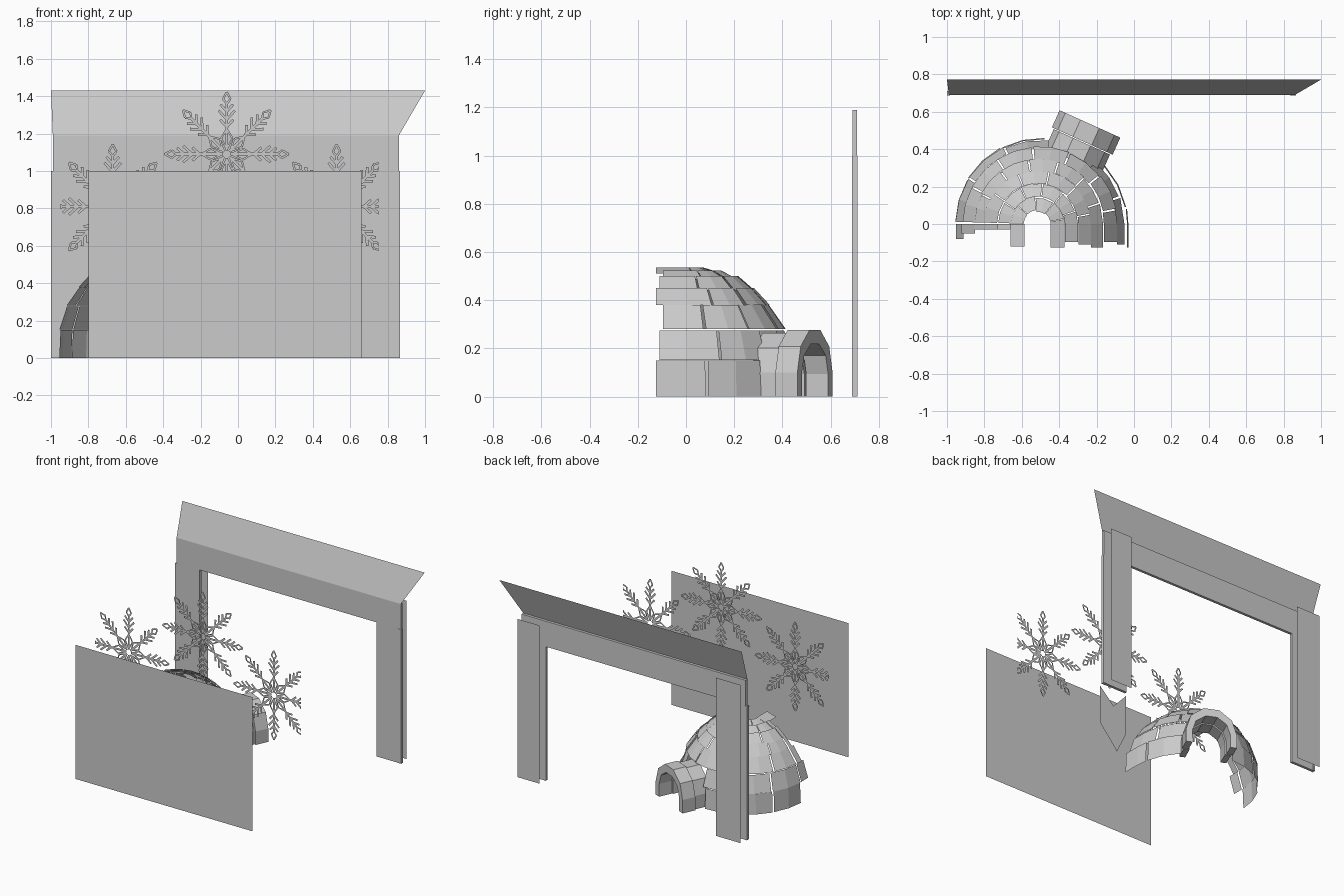
import bpy, bmesh, math, random
from mathutils import Vector

if "Cube" in bpy.data.objects:
    bpy.data.objects.remove(bpy.data.objects["Cube"])
random.seed(4)


def make(name, faces, clip=None):
    """Object from a list of polygons (each a list of points)."""
    bm = bmesh.new()
    for f in faces:
        bm.faces.new([bm.verts.new(p) for p in f])
    bmesh.ops.remove_doubles(bm, verts=bm.verts, dist=0.0002) if not clip else None
    if clip:
        for x, n in ((clip[0], -1), (clip[1], 1)):
            bmesh.ops.bisect_plane(bm, geom=bm.verts[:] + bm.edges[:] + bm.faces[:],
                                   plane_co=(x, 0, 0), plane_no=(n, 0, 0), clear_outer=True)
    me = bpy.data.meshes.new(name)
    bm.to_mesh(me)
    bm.free()
    ob = bpy.data.objects.new(name, me)
    bpy.context.collection.objects.link(ob)
    return ob


def rect(name, x0, x1, z0, z1, y):
    return make(name, [[(x0, y, z0), (x1, y, z0), (x1, y, z1), (x0, y, z1)]])


def box(name, x0, x1, y0, y1, z0, z1):
    bpy.ops.mesh.primitive_cube_add(size=1, location=((x0 + x1) / 2, (y0 + y1) / 2, (z0 + z1) / 2))
    ob = bpy.context.object
    ob.name = name
    ob.scale = (x1 - x0, y1 - y0, z1 - z0)


# front panel
rect("front_panel", -0.80, 0.66, 0, 1.0, -0.772)

# rear gate: legs, beam, side strips, back boards, slanted fascia
box("gate_left_leg", -0.99, -0.80, 0.69, 0.71, 0, 1.0)
box("gate_right_leg", 0.66, 0.86, 0.69, 0.71, 0, 1.0)
box("gate_beam", -0.99, 0.86, 0.69, 0.71, 1.0, 1.19)
box("gate_left_strip", -1.0, -0.985, 0.688, 0.712, 0, 1.0)
box("gate_right_strip", 0.835, 0.865, 0.688, 0.712, 0, 1.0)
rect("left_back_board", -0.99, -0.79, 0, 1.18, 0.772)
rect("right_back_board", 0.67, 0.85, 0, 1.18, 0.772)
make("slanted_fascia", [[(-0.99, 0.69, 1.19), (0.86, 0.69, 1.19),
                         (1.0, 0.772, 1.43), (-1.0, 0.772, 1.43)]])

# hanging notched pennant below the middle snowflake
make("pennant", [[(x, -0.34, z) for x, z in
                  ((0.015, 0.757), (-0.105, 0.64), (-0.213, 0.757), (-0.213, 0.457),
                   (-0.134, 0.295), (-0.09, 0.35), (0.01, 0.462))]])


# snowflakes: eight flat arms made of bars
def bar(a, b, w):
    a, b = Vector(a), Vector(b)
    n = (b - a).normalized()
    n = Vector((-n.y, n.x)) * w / 2
    return [a - n, b - n, b + n, a + n]


def snowflake(name, cx, cz, clip=(-0.95, 0.75)):
    shapes = [bar((0.02, 0), (0.275, 0), 0.015)]
    for s in (1, -1):
        # hollow tip diamond
        shapes += [bar((0.268, 0), (0.295, s * 0.02), 0.011), bar((0.295, s * 0.02), (0.332, 0), 0.011)]
        # side branches
        for r, l in ((0.145, 0.05), (0.185, 0.062), (0.228, 0.048)):
            shapes.append(bar((r, 0), (r + l * 0.78, s * l * 0.7), 0.014))
        # hollow inner petals
        shapes += [bar((0.025, 0), (0.085, s * 0.03), 0.01), bar((0.085, s * 0.03), (0.135, 0), 0.01)]
    faces = []
    for k in range(8):
        c, d = math.cos(k * math.pi / 4), math.sin(k * math.pi / 4)
        faces += [[(cx + p.x * c - p.y * d, -0.33, cz + p.x * d + p.y * c) for p in q] for q in shapes]
    make(name, faces, clip)


snowflake("middle_snowflake", -0.06, 1.09)
snowflake("left_snowflake", -0.67, 0.81)
snowflake("right_snowflake", 0.527, 0.81)

# igloo: rows of thin wall blocks round an open-fronted half dome
# z bottom, z top, radius bottom, radius top, left end y, block count, door gap
ROWS = [(0.00, 0.150, 0.465, 0.458, 0.02, 6, (44, 88)),
        (0.152, 0.275, 0.45, 0.41, -0.08, 6, (50, 84)),
        (0.28, 0.38, 0.415, 0.345, -0.05, 6, None),
        (0.38, 0.45, 0.345, 0.28, -0.03, 6, None),
        (0.44, 0.50, 0.285, 0.215, -0.03, 5, None),
        (0.487, 0.523, 0.215, 0.145, -0.03, 5, None),
        (0.512, 0.535, 0.145, 0.07, -0.12, 4, None)]
CX = -0.495


def block(pts, row, j):
    """Wall plate through plan points given as (angle, straight y)."""
    z0, z1, r0, r1 = row[:4]
    lo, hi = [], []
    for a, y in pts:
        c, s = math.cos(math.radians(a)), math.sin(math.radians(a))
        cx = CX - 0.02 * z0 / 0.5
        lo.append((cx + (r0 + j) * c, (r0 + j) * s + y, z0))
        hi.append((cx + (r1 + j) * c, (r1 + j) * s + y, z1))
    return [[lo[i], lo[i + 1], hi[i + 1], hi[i]] for i in range(len(pts) - 1)]


for n, row in enumerate(ROWS):
    faces = []
    off = 8 * (n % 2)
    if row[4] < 0:
        faces += block([(180, 0), (180, row[4])], row, 0)
    # straight front end on the right
    faces += block([(0, -0.125 + 0.015 * (n % 3)), (0, 0), (10 + off, 0)], row, 0)
    spans = [(11.5 + off, 180)]
    if row[6]:
        spans = [(11.5 + off, row[6][0]), (row[6][1], 180)]
    for s, e in spans:
        k = max(1, round((e - s) / (168 / row[5])))
        for i in range(k):
            a, b = s + (e - s) * i / k, s + (e - s) * (i + 1) / k - 1.5
            faces += block([(a, 0), ((a + b) / 2, 0), (b, 0)], row, random.uniform(-0.006, 0.006))
    make("igloo_row_%d" % (n + 1), faces)


# entrance tunnel: two arched rings along an axis leading out of the dome
AX = Vector((0.41, 0.91, 0)).normalized()
SIDE = Vector((AX.y, -AX.x, 0))
BASE = Vector((-0.482, -0.012, 0))


def arch(w, h, spring, steps=5):
    pts = [(w, 0.0), (w, spring)]
    for i in range(1, steps):
        a = math.pi * i / steps
        pts.append((w * math.cos(a), spring + (h - spring) * math.sin(a) * 1.03))
    return pts + [(-w, spring), (-w, 0.0)]


def ring(name, d0, d1, w, h, t):
    outer, inner = arch(w, h, 0.1), arch(w - t, h - t * 1.3, 0.095)

    def at(p, d):
        return BASE + AX * d + SIDE * p[0] + Vector((0, 0, p[1]))
    faces = []
    for i in range(len(outer) - 1):
        o, p, q, r = outer[i], outer[i + 1], inner[i + 1], inner[i]
        faces += [[at(o, d0), at(p, d0), at(p, d1), at(o, d1)],
                  [at(r, d1), at(q, d1), at(q, d0), at(r, d0)],
                  [at(o, d1), at(p, d1), at(q, d1), at(r, d1)],
                  [at(r, d0), at(q, d0), at(p, d0), at(o, d0)]]
    for i, j in ((0, 0), (-1, -1)):
        faces.append([at(outer[i], d0), at(outer[i], d1), at(inner[i], d1), at(inner[i], d0)])
    make(name, faces)


ring("tunnel_outer_ring", 0.50, 0.60, 0.178, 0.28, 0.045)
ring("tunnel_inner_ring", 0.385, 0.495, 0.165, 0.268, 0.04)
